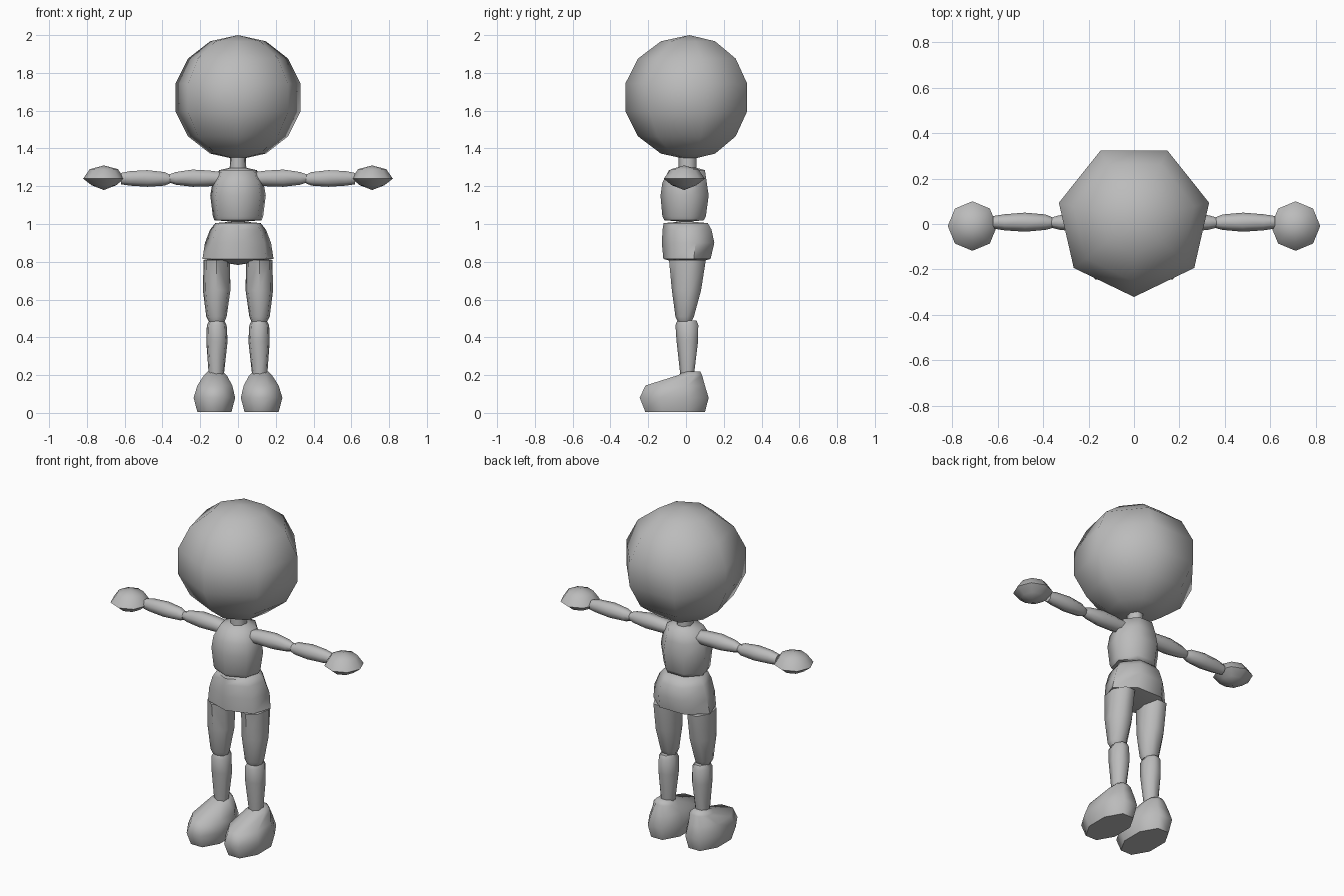
import bpy, bmesh, math

grey = bpy.data.materials.new("plain grey")
grey.diffuse_color = (0.5, 0.5, 0.5, 1)


def loft(name, rings, sides=7, start=-90, axis="z", tips=(None, None), mirror=False, angle=60):
    """Skin polygon rings (t, a_min, a_max, b_min, b_max) along z (a=x, b=y) or x (a=y, b=z)."""
    def place(t, a, b):
        return (a, b, t) if axis == "z" else (t, a, b)

    # unit polygon stretched to its bounding box
    poly = [(math.cos(math.radians(start + 360 * i / sides)),
             math.sin(math.radians(start + 360 * i / sides))) for i in range(sides)]
    lo = [min(p[k] for p in poly) for k in (0, 1)]
    hi = [max(p[k] for p in poly) for k in (0, 1)]
    poly = [tuple((p[k] - lo[k]) / (hi[k] - lo[k]) for k in (0, 1)) for p in poly]
    bm = bmesh.new()
    loops = [[bm.verts.new(place(t, a0 + u * (a1 - a0), b0 + v * (b1 - b0))) for u, v in poly]
             for t, a0, a1, b0, b1 in rings]
    for low, high in zip(loops, loops[1:]):
        for i in range(sides):
            j = (i + 1) % sides
            bm.faces.new((low[i], low[j], high[j], high[i]))
    # ends: pointed fan or flat cap
    for loop, tip in ((loops[0], tips[0]), (loops[-1], tips[1])):
        if tip:
            v = bm.verts.new(place(*tip))
            for i in range(sides):
                bm.faces.new((loop[i], loop[(i + 1) % sides], v))
        else:
            bm.faces.new(loop)
    bmesh.ops.recalc_face_normals(bm, faces=bm.faces[:])
    mesh = bpy.data.meshes.new(name)
    bm.to_mesh(mesh)
    bm.free()
    mesh.materials.append(grey)
    obj = bpy.data.objects.new(name, mesh)
    bpy.context.collection.objects.link(obj)
    bpy.ops.object.select_all(action="DESELECT")
    obj.select_set(True)
    bpy.context.view_layer.objects.active = obj
    bpy.ops.object.shade_smooth_by_angle(angle=math.radians(angle))
    if mirror:
        obj.modifiers.new("mirror", "MIRROR").use_mirror_merge = False
    return obj


# head: seven-sided ball
head = []
for k in range(6, 0, -1):
    s, c = math.sin(math.pi * k / 7), math.cos(math.pi * k / 7)
    r = 0.348 * s
    head.append((1.67 + 0.33 * c, -0.975 * r, 0.975 * r, 0.018 - r, 0.018 + 0.901 * r))
loft("head", head, tips=((1.34, 0, 0.018), (2.0, 0, 0.018)), angle=80)

# neck
loft("neck", [(1.28, -0.045, 0.045, -0.04, 0.055), (1.37, -0.04, 0.04, -0.04, 0.055)])

# torso and pelvis
loft("torso", [(1.02, -0.125, 0.125, -0.115, 0.095), (1.04, -0.133, 0.133, -0.125, 0.105),
               (1.15, -0.147, 0.147, -0.135, 0.12), (1.22, -0.135, 0.135, -0.125, 0.11),
               (1.285, -0.10, 0.10, -0.09, 0.10)], tips=((1.01, 0, 0), (1.308, 0, 0.02)))
loft("pelvis", [(0.815, -0.188, 0.188, -0.12, 0.13), (0.90, -0.175, 0.175, -0.128, 0.15),
                (0.97, -0.148, 0.148, -0.124, 0.135), (1.005, -0.12, 0.12, -0.118, 0.115)],
     tips=((0.783, 0, 0), (1.015, 0, 0)))

# legs
loft("upper_leg", [(0.485, 0.07, 0.155, -0.045, 0.03), (0.51, 0.06, 0.168, -0.056, 0.042),
                   (0.65, 0.04, 0.186, -0.075, 0.08), (0.81, 0.043, 0.182, -0.09, 0.105)],
     mirror=True)
loft("lower_leg", [(0.20, 0.075, 0.155, -0.03, 0.042), (0.38, 0.055, 0.168, -0.05, 0.064),
                   (0.465, 0.06, 0.165, -0.056, 0.065), (0.49, 0.075, 0.15, -0.045, 0.055)],
     mirror=True)

# feet: flat sole, bulging toe, sloped instep
loft("foot", [(0.004, 0.035, 0.215, -0.215, 0.10), (0.08, 0.015, 0.235, -0.245, 0.12),
              (0.145, 0.03, 0.215, -0.215, 0.10), (0.20, 0.06, 0.18, -0.04, 0.085),
              (0.22, 0.085, 0.16, -0.01, 0.075)], sides=8, start=22.5, mirror=True)

# arms
loft("upper_arm", [(0.09, -0.035, 0.05, 1.205, 1.275), (0.15, -0.035, 0.05, 1.20, 1.283),
                   (0.24, -0.035, 0.05, 1.197, 1.288), (0.33, -0.025, 0.038, 1.208, 1.275),
                   (0.365, -0.016, 0.028, 1.22, 1.262)], axis="x", mirror=True)
loft("lower_arm", [(0.36, -0.018, 0.03, 1.215, 1.262), (0.39, -0.026, 0.042, 1.203, 1.275),
                   (0.48, -0.034, 0.05, 1.197, 1.285), (0.57, -0.028, 0.043, 1.203, 1.28),
                   (0.62, -0.02, 0.035, 1.21, 1.27)], axis="x", mirror=True)

# hands: flattened eight-sided pebbles
loft("hand", [(1.205, 0.645, 0.775, -0.075, 0.055), (1.24, 0.603, 0.82, -0.118, 0.10),
              (1.29, 0.635, 0.785, -0.08, 0.065)], sides=8, start=0,
     tips=((1.18, 0.71, -0.01), (1.31, 0.71, -0.01)), mirror=True)
